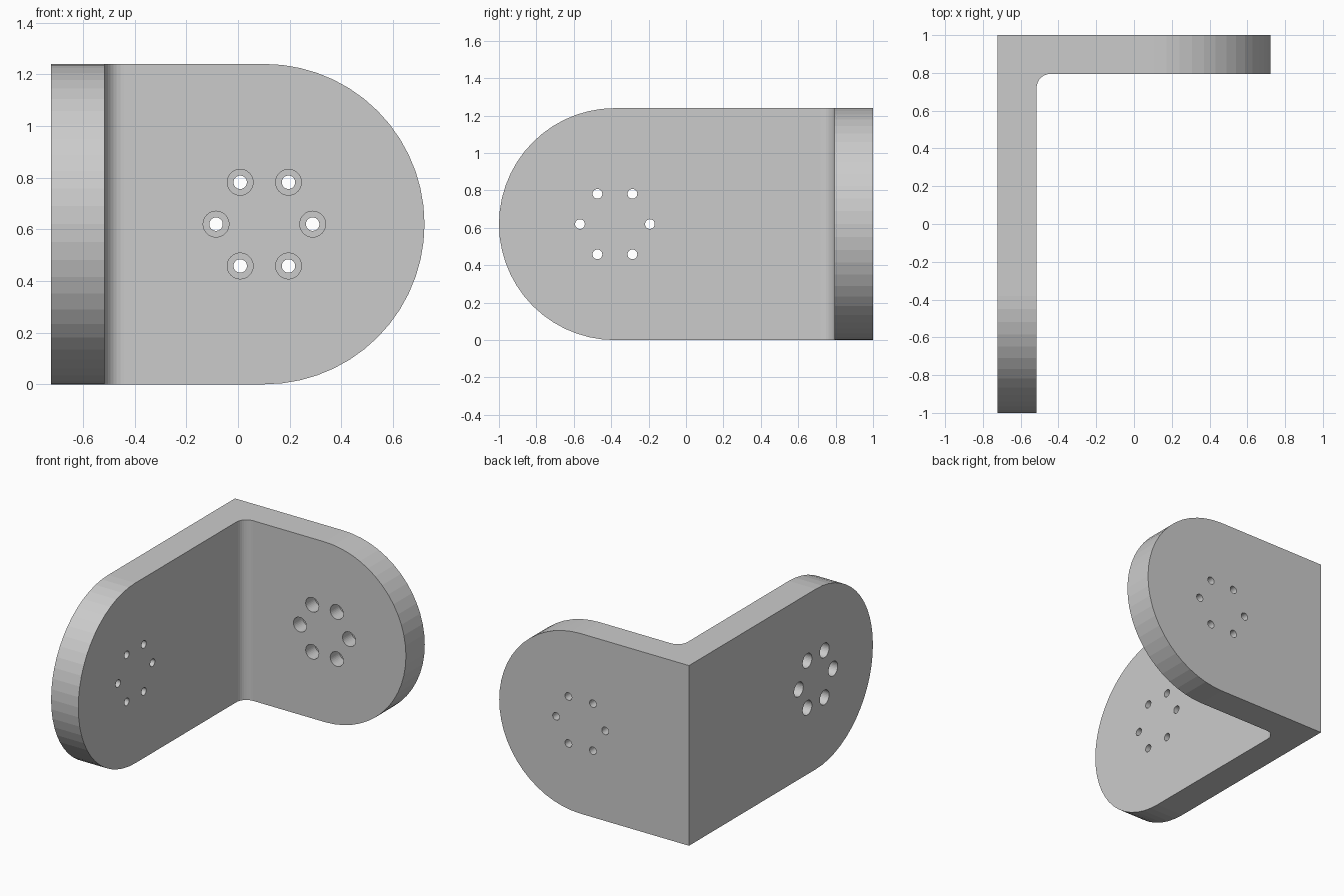
import bpy, bmesh
from math import sin, cos, pi

if "Cube" in bpy.data.objects:
    bpy.data.objects.remove(bpy.data.objects["Cube"])

R, X0, X1, Y0, Y1 = 0.62, -0.723, -0.516, 0.795, 1.0   # end radius, plate faces
CA, CB, FIL, N = -0.38, 0.102, 0.075, 14               # end centres, fillet, arc steps


def to_object(bm, name):
    bmesh.ops.remove_doubles(bm, verts=bm.verts, dist=1e-5)
    bmesh.ops.recalc_face_normals(bm, faces=bm.faces)
    mesh = bpy.data.meshes.new(name)
    bm.to_mesh(mesh)
    bm.free()
    obj = bpy.data.objects.new(name, mesh)
    bpy.context.collection.objects.link(obj)
    return obj


def face(bm, pts):
    # collapse repeated points so tips and fans become triangles
    keep = []
    for p in pts:
        if all(sum((a - b) ** 2 for a, b in zip(p, q)) > 1e-10 for q in keep):
            keep.append(p)
    if len(keep) > 2:
        bm.faces.new([bm.verts.new(p) for p in keep])


# Angle bracket: stations (outer xy, inner xy, half height) along the L path
end = [(R * cos(pi / 2 * i / N), R * sin(pi / 2 * i / N)) for i in range(N + 1)]
stations = [((X0, CA - c), (X1, CA - c), h) for c, h in end]
stations.append(((X0, Y0 - FIL), (X1, Y0 - FIL), R))
for i in range(9):
    a = pi / 2 * i / 8
    inner = (X1 + FIL - FIL * cos(a), Y0 - FIL + FIL * sin(a))
    stations.append(((X0, Y1), inner, R))
stations.append(((X1 + FIL, Y1), (X1 + FIL, Y0), R))
stations += [((CB + c, Y1), (CB + c, Y0), h) for c, h in reversed(end)]


def section(s):
    o, i, h = s
    return [(*o, R - h), (*o, R + h), (*i, R + h), (*i, R - h)]


bm = bmesh.new()
for s, t in zip(stations, stations[1:]):
    p, q = section(s), section(t)
    for k in range(4):
        face(bm, [p[k], p[(k + 1) % 4], q[(k + 1) % 4], q[k]])
bracket = to_object(bm, "angle_bracket")

# Counterbored screw holes: six around each end centre
bm = bmesh.new()
SIDES = 32
PROFILE = [(0.05, -0.03), (0.05, 0.1), (0.026, 0.1), (0.026, 0.24)]


def add_hole(place, u, v):
    rings = [[bm.verts.new(place(u + r * cos(2 * pi * k / SIDES),
                                 v + r * sin(2 * pi * k / SIDES), d))
              for k in range(SIDES)] for r, d in PROFILE]
    for a, b in zip(rings, rings[1:]):
        for k in range(SIDES):
            n = (k + 1) % SIDES
            bm.faces.new([a[k], a[n], b[n], b[k]])
    bm.faces.new(rings[0])
    bm.faces.new(rings[-1])


for k in range(6):
    du, dv = 0.187 * cos(k * pi / 3), 0.187 * sin(k * pi / 3)
    add_hole(lambda u, v, d: (X0 + d, u, v), CA + du, R + dv)
    add_hole(lambda u, v, d: (u, Y0 + d, v), CB + du, R + dv)
cutter = to_object(bm, "hole_cutter")
cutter.hide_render = True
cutter.hide_set(True)

cut = bracket.modifiers.new("screw_holes", 'BOOLEAN')
cut.operation = 'DIFFERENCE'
cut.solver = 'EXACT'
cut.object = cutter
